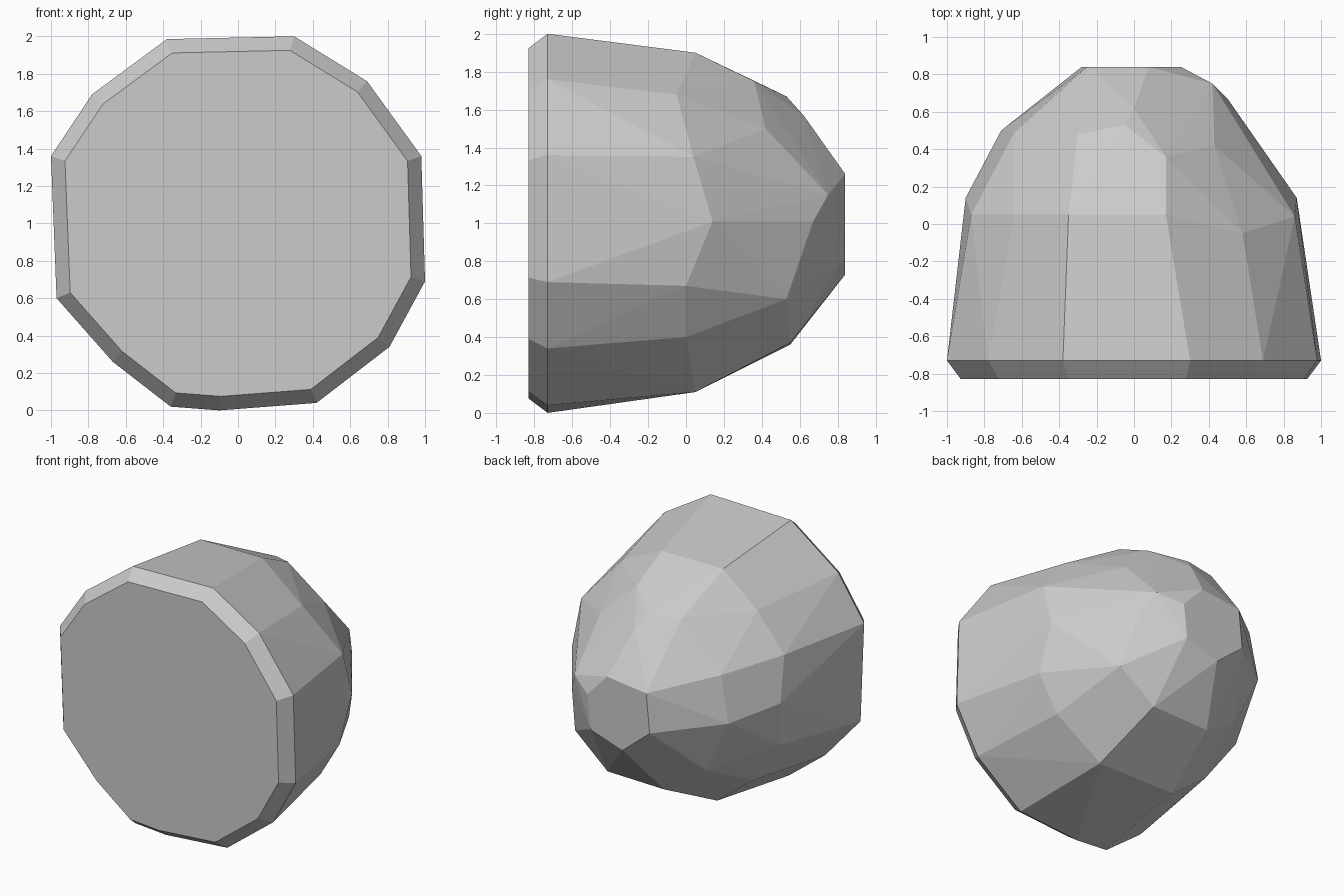
import bpy, bmesh

# Outline of the widest rim (x, z), just behind the flat front face
rim = [(-0.38, 1.985), (0.30, 2.0), (0.69, 1.76), (0.98, 1.36), (1.0, 0.69),
       (0.81, 0.34), (0.42, 0.04), (-0.10, 0.0), (-0.36, 0.02), (-0.67, 0.26),
       (-0.97, 0.60), (-1.0, 1.36), (-0.78, 1.69)]

# Shoulder, dome and blunt rear facets (x, y, z)
shoulder = [(-0.35, 0.05, 1.90), (0.17, 0.05, 1.90), (0.58, -0.05, 1.68),
            (0.86, 0.04, 1.35), (0.87, 0.14, 1.01), (0.86, 0.0, 0.67),
            (0.70, 0.0, 0.40), (0.35, 0.05, 0.11), (-0.30, 0.05, 0.11),
            (-0.61, 0.05, 0.35), (-0.86, 0.08, 0.70), (-0.90, 0.14, 1.05),
            (-0.87, 0.05, 1.38), (-0.64, 0.05, 1.66)]
dome = [(-0.05, 0.53, 1.67), (-0.30, 0.48, 1.67), (0.17, 0.36, 1.75),
        (0.43, 0.42, 1.50), (0.57, 0.53, 0.60), (0.28, 0.55, 0.37),
        (-0.20, 0.55, 0.36), (-0.51, 0.48, 0.56), (-0.71, 0.50, 0.98),
        (-0.64, 0.49, 1.33)]
rear = [(0.50, 0.67, 1.01), (0.42, 0.75, 1.15), (0.0, 0.62, 1.57),
        (-0.25, 0.84, 1.22), (0.08, 0.84, 1.26), (0.25, 0.84, 1.08),
        (0.22, 0.84, 0.82), (-0.05, 0.84, 0.73), (-0.28, 0.84, 0.92)]

front = [(x * 0.925, -0.83, 1 + (z - 1) * 0.925) for x, z in rim]
points = front + [(x, -0.73, z) for x, z in rim] + shoulder + dome + rear

# Faceted rock: wrap all the rings in one convex skin
bm = bmesh.new()
for p in points:
    bm.verts.new(p)
hull = bmesh.ops.convex_hull(bm, input=bm.verts[:])
loose = [v for v in bm.verts if not v.link_faces]
bmesh.ops.delete(bm, geom=loose, context='VERTS')
bmesh.ops.dissolve_limit(bm, angle_limit=0.03, verts=bm.verts[:], edges=bm.edges[:])
bmesh.ops.recalc_face_normals(bm, faces=bm.faces[:])

mesh = bpy.data.meshes.new("faceted_boulder")
bm.to_mesh(mesh)
bm.free()
bpy.context.collection.objects.link(bpy.data.objects.new("faceted_boulder", mesh))
